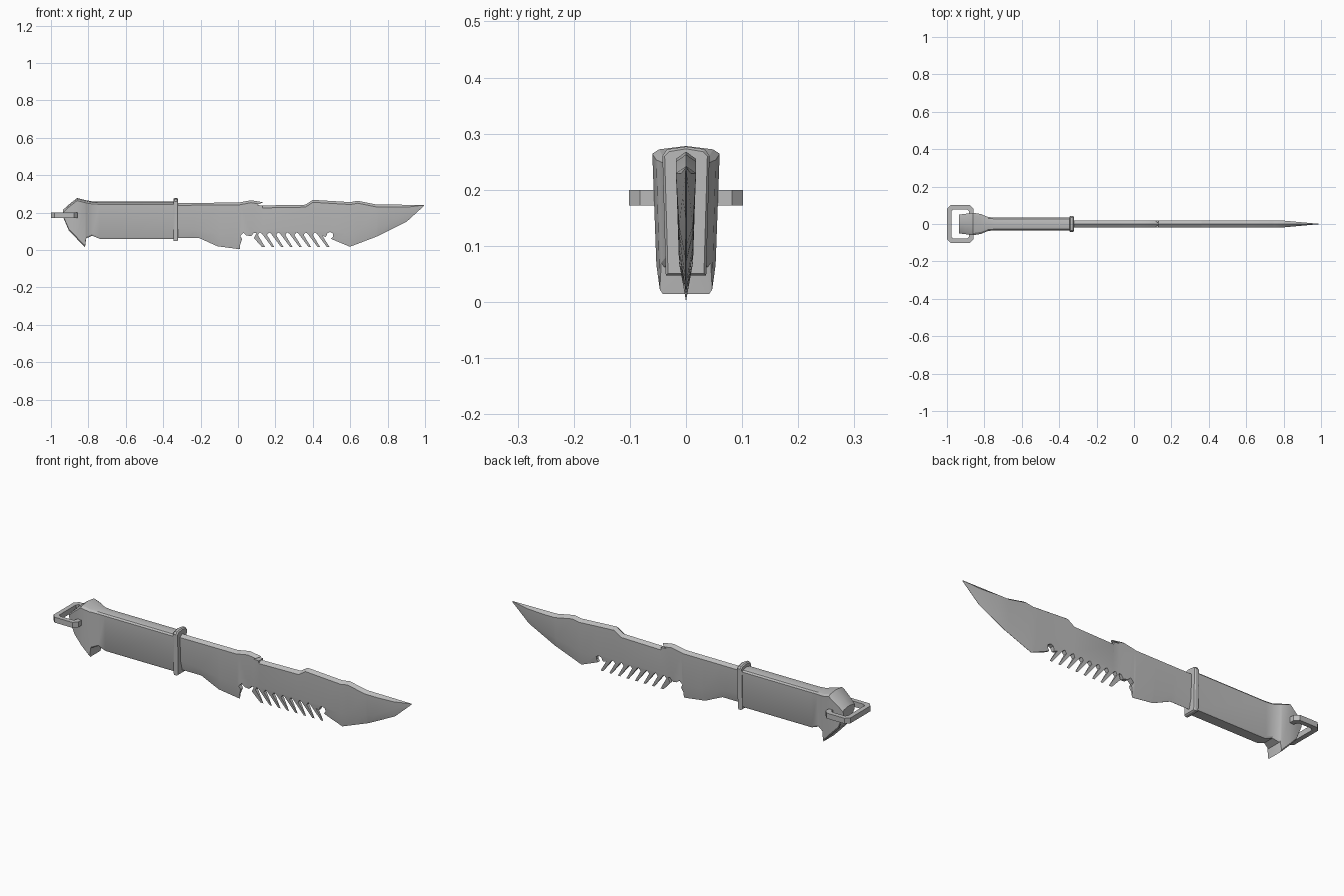
import bpy, bmesh, math

cube = bpy.data.objects.get("Cube")
if cube:
    bpy.data.objects.remove(cube, do_unlink=True)

grey = bpy.data.materials.new("plain grey")
grey.use_nodes = True
grey.diffuse_color = (0.5, 0.5, 0.5, 1)
grey.node_tree.nodes["Principled BSDF"].inputs["Base Color"].default_value = grey.diffuse_color


def make_object(name, bm):
    bmesh.ops.recalc_face_normals(bm, faces=bm.faces)
    mesh = bpy.data.meshes.new(name)
    bm.to_mesh(mesh)
    bm.free()
    mesh.materials.append(grey)
    obj = bpy.data.objects.new(name, mesh)
    bpy.context.collection.objects.link(obj)
    return obj


def activate(obj):
    bpy.ops.object.select_all(action="DESELECT")
    obj.select_set(True)
    bpy.context.view_layer.objects.active = obj


def loft(name, sections, closed=False):
    """Skin a list of equal-length rings of points."""
    bm = bmesh.new()
    rings = [[bm.verts.new(p) for p in ring] for ring in sections]
    pairs = list(zip(rings, rings[1:]))
    if closed:
        pairs.append((rings[-1], rings[0]))
    else:
        bm.faces.new(rings[0])
        bm.faces.new(rings[-1])
    for a, b in pairs:
        for i in range(len(a)):
            j = (i + 1) % len(a)
            bm.faces.new((a[i], a[j], b[j], b[i]))
    return make_object(name, bm)


def prism(bm, outline, depth):
    """Extrude an x-z outline across y."""
    rings = [[bm.verts.new((x, y, z)) for x, z in outline] for y in (-depth, depth)]
    bm.faces.new(rings[0])
    bm.faces.new(rings[1][::-1])
    for i in range(len(outline)):
        j = (i + 1) % len(outline)
        bm.faces.new((rings[0][i], rings[1][i], rings[1][j], rings[0][j]))


def sample(path, x):
    for (x0, z0), (x1, z1) in zip(path, path[1:]):
        if x <= x1:
            return z0 + (z1 - z0) * (x - x0) / (x1 - x0)
    return path[-1][1]


# Blade: ridged spine, tapering cheeks, bevelled cutting edge
spine = [(-0.33, .252), (0, .253), (.07, .266), (.13, .256), (.132, .238), (.36, .242),
         (.40, .268), (.60, .256), (.64, .263), (.74, .243), (.995, .241)]
edge = [(-0.33, .065), (-.21, .065), (-.11, .02), (.01, .004), (.014, .016), (.49, .016),
        (.60, .018), (.75, .075), (.90, .15), (.995, .236)]
shoulder = [(-0.33, .115), (-.24, .11), (-.1, .085), (.0, .07), (.1, .10),
            (.5, .10), (.58, .085), (.8, .135), (.995, .2375)]
sections = []
for x in sorted({p[0] for p in spine + edge + shoulder}):
    top, low, mid = (sample(path, x) for path in (spine, edge, shoulder))
    slim = min(1, (1.0 - x) / .2)
    drop = min(.013, (top - low) * .2)
    wide, cheek = .018 * slim, .0125 * slim
    sections.append([(x, 0, top), (x, wide, top - drop), (x, cheek, mid), (x, .0005, low),
                     (x, -.0005, low), (x, -cheek, mid), (x, -wide, top - drop)])
blade = loft("blade", sections)


# Cutters for the raked teeth, the finger notches and the spine hook
def cut(outline):
    bm = bmesh.new()
    prism(bm, outline, .1)
    cutter = make_object("notch_cutter", bm)
    cutter.hide_render = True
    activate(blade)
    mod = blade.modifiers.new("notch", "BOOLEAN")
    mod.operation, mod.solver, mod.object = "DIFFERENCE", "EXACT", cutter
    bpy.ops.object.modifier_apply(modifier=mod.name)
    bpy.data.objects.remove(cutter, do_unlink=True)


for i in range(7):
    tip = .143 + i * .049
    cut([(tip + .002, 0), (tip + .002, .016), (tip - .037, .08), (tip - .027, .094),
         (tip - .016, .088), (tip + .038, .016), (tip + .038, 0)])
cut([(.012, -.01), (.012, .03), (.022, .058), (.012, .075), (.03, .092), (.045, .078),
     (.07, .074), (.085, .092), (.098, .09), (.085, .064), (.128, .016), (.128, -.01)])
cut([(.488, -.01), (.488, .018), (.452, .075), (.47, .07), (.478, .09), (.492, .096),
     (.507, .088), (.508, .072), (.498, .06), (.515, .052), (.597, .018), (.597, -.01)])
cut([(.10, .240), (.14, .257), (.14, .238)])

# Handle with flared pommel and downward spur: x, top, bottom, half width
stations = [(-.935, .215, .175, .05), (-.905, .243, .105, .054), (-.86, .278, .058, .06),
            (-.818, .267, .014, .053), (-.812, .266, .062, .050), (-.78, .260, .076, .037),
            (-.74, .258, .06, .034), (-.335, .258, .06, .034)]
sections = []
for x, top, low, w in stations:
    base = w * .88
    sections.append([(x, 0, top), (x, w * .8, top - .006), (x, w, top - .014),
                     (x, base, low + .008), (x, base * .88, low),
                     (x, -base * .88, low), (x, -base, low + .008),
                     (x, -w, top - .014), (x, -w * .8, top - .006)])
handle = loft("handle", sections)

# Guard collar
sections = []
for x, g in ((-.346, -.004), (-.340, 0), (-.326, 0), (-.320, -.004)):
    sections.append([(x, 0, .277 + g), (x, .034 + g, .272 + g), (x, .042 + g, .26),
                     (x, .036 + g, .047 - g), (x, -.036 - g, .047 - g),
                     (x, -.042 - g, .26), (x, -.034 - g, .272 + g)])
guard = loft("guard", sections)

# Lanyard ring: chamfered rectangular frame through the pommel
corner = .02
sections = []
for sx, sy in ((1, 1), (-1, 1), (-1, -1), (1, -1)):
    legs = [(0, corner), (corner, 0)]
    if sx * sy < 0:
        legs.reverse()
    for a, b in legs:
        ring = []
        for inset, z in ((0, .172), (0, .2), (.024, .2), (.024, .172)):
            k = 1 - inset / .05
            x = -.929 + sx * (.071 - inset - a * k)
            y = sy * (.102 - inset - b * k)
            ring.append((x, y, z))
        sections.append(ring)
lanyard_ring = loft("lanyard_ring", sections, closed=True)

# Soft shading on the gentle flares, crisp edges elsewhere
for obj in (blade, handle, guard, lanyard_ring):
    activate(obj)
    bpy.ops.object.shade_smooth_by_angle(angle=math.radians(25))
